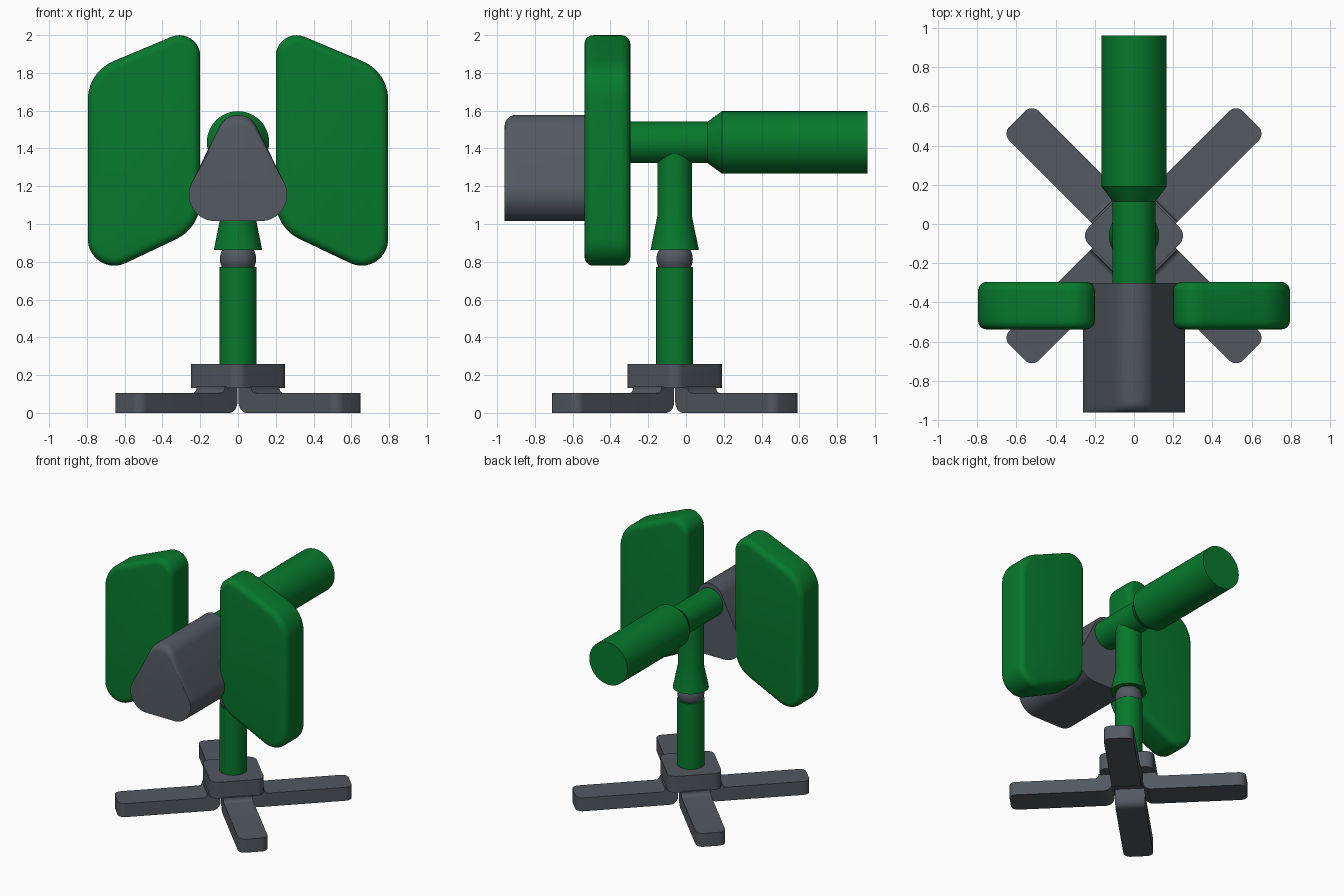
import bpy, bmesh, math
from mathutils import Vector, Matrix

if "Cube" in bpy.data.objects:
    bpy.data.objects.remove(bpy.data.objects["Cube"])

GREEN = bpy.data.materials.new("green_paint")
GREEN.diffuse_color = (0.002, 0.19, 0.026, 1)
GREEN.use_nodes = True
GREEN.node_tree.nodes["Principled BSDF"].inputs["Base Color"].default_value = GREEN.diffuse_color
SLATE = bpy.data.materials.new("slate_grey")
SLATE.diffuse_color = (0.085, 0.1, 0.118, 1)
SLATE.use_nodes = True
SLATE.node_tree.nodes["Principled BSDF"].inputs["Base Color"].default_value = SLATE.diffuse_color
CY = -0.06      # post axis
TZ = 1.432      # tube axis height


def finish(name, bm, mat, xform=None):
    me = bpy.data.meshes.new(name)
    if xform:
        bm.transform(xform)
    bmesh.ops.recalc_face_normals(bm, faces=bm.faces)
    bm.to_mesh(me)
    bm.free()
    ob = bpy.data.objects.new(name, me)
    bpy.context.collection.objects.link(ob)
    me.materials.append(mat)
    bpy.ops.object.select_all(action='DESELECT')
    ob.select_set(True)
    bpy.context.view_layer.objects.active = ob
    bpy.ops.object.shade_smooth_by_angle(angle=math.radians(32))
    return ob


def fillet(corners, seg=8):
    """Round each (x, y, radius) corner of a closed outline."""
    out, n = [], len(corners)
    for i, (x, y, r) in enumerate(corners):
        p = Vector((x, y))
        if r == 0:
            out.append(p)
            continue
        a = (Vector(corners[i - 1][:2]) - p).normalized()
        b = (Vector(corners[(i + 1) % n][:2]) - p).normalized()
        half = a.angle(b) / 2
        c = p + (a + b).normalized() * (r / math.sin(half))
        u = p + a * (r / math.tan(half)) - c
        v = p + b * (r / math.tan(half)) - c
        ang = u.angle_signed(v)
        for k in range(seg + 1):
            out.append(c + Matrix.Rotation(-ang * k / seg, 2) @ u)
    return out


def loft(outline, levels, place):
    """Stack an outline at several levels and cap both ends."""
    bm = bmesh.new()
    rings = [[bm.verts.new(place(p.x, p.y, t)) for p in outline] for t in levels]
    n = len(outline)
    for lo, hi in zip(rings, rings[1:]):
        for i in range(n):
            j = (i + 1) % n
            bm.faces.new((lo[i], lo[j], hi[j], hi[i]))
    caps = [bm.faces.new(rings[0]), bm.faces.new(rings[-1])]
    bmesh.ops.recalc_face_normals(bm, faces=bm.faces)
    return bm, caps


def revolve(name, profile, mat, xform, seg=48):
    bm = bmesh.new()
    rings = [[bm.verts.new((r * math.cos(2 * math.pi * i / seg),
                            r * math.sin(2 * math.pi * i / seg), h))
              for i in range(seg)] for r, h in profile]
    for lo, hi in zip(rings, rings[1:]):
        for i in range(seg):
            j = (i + 1) % seg
            bm.faces.new((lo[i], lo[j], hi[j], hi[i]))
    bm.faces.new(rings[0])
    bm.faces.new(rings[-1])
    return finish(name, bm, mat, xform)


post = Matrix.Translation((0, CY, 0))

# Four splayed legs with a raised inner end
L, W = 0.842, 0.106
leg_side = fillet([(L, 0, 0), (L, 0.105, 0), (0.205, 0.105, 0.028),
                   (0.205, 0.14, 0), (0.11, 0.14, 0), (0.11, 0, 0.06)])
for k in range(4):
    bm, _ = loft(leg_side, (-W, W), lambda s, z, t: (s, t, z))
    tips = [e for e in bm.edges if all(v.co.x > L - 1e-4 for v in e.verts)
            and abs(e.verts[0].co.z - e.verts[1].co.z) > 0.05]
    bmesh.ops.bevel(bm, geom=tips, offset=0.05, segments=6, profile=0.5, affect='EDGES')
    finish(f"base_leg_{k + 1}", bm, SLATE,
           post @ Matrix.Rotation(math.radians(45 + 90 * k), 4, 'Z'))

# Hub block, turned like a diamond
h = 0.194
bm, _ = loft(fillet([(-h, -h, 0.06), (h, -h, 0.06), (h, h, 0.06), (-h, h, 0.06)]),
             (0.133, 0.26), lambda x, y, t: (x, y, t))
finish("base_hub", bm, SLATE, post @ Matrix.Rotation(math.radians(45), 4, 'Z'))

# Post, ball joint and flared socket
revolve("lower_post", [(0.098, 0.25), (0.098, 0.772)], GREEN, post)
bm = bmesh.new()
bmesh.ops.create_uvsphere(bm, u_segments=40, v_segments=20, radius=0.096)
finish("ball_joint", bm, SLATE, Matrix.Translation((0, CY, 0.815)))
revolve("flared_socket", [(0.08, 0.90), (0.09, 0.862), (0.128, 0.862), (0.092, 1.04), (0.092, 1.42)],
        GREEN, post)

# Horizontal tube: narrow front, wide rear
revolve("main_tube", [(0.11, -0.32), (0.11, 0.115), (0.165, 0.19), (0.165, 0.96)], GREEN,
        Matrix.Translation((0, 0, TZ)) @ Matrix.Rotation(math.radians(-90), 4, 'X'))

# Rounded triangular housing, its front top edge eased over
R, FRONT = 0.06, -0.96
house = fillet([(-0.345, 1.015, 0.14), (0.345, 1.015, 0.14), (0, 1.717, 0.11)], 14)
levels = [FRONT + R * (1 - math.cos(math.pi / 2 * k / 6)) for k in range(7)] + [-0.3]


def eased(x, z, y):
    d = max(0.0, 1 - (y - FRONT) / R)
    drop = R * (1 - math.sqrt(1 - d * d))
    return (x, y, z - drop * max(0.0, (z - 1.4) / 0.185))


bm, _ = loft(house, levels, eased)
finish("front_housing", bm, SLATE)

# Pair of tall slanted side panels with soft edges
panel = [(0.2, 2.055, 0.11), (0.795, 1.805, 0.22), (0.795, 0.698, 0.14), (0.2, 0.98, 0.22)]
for side, sx in (("left", -1), ("right", 1)):
    bm, caps = loft(fillet(panel, 10), (-0.537, -0.295), lambda x, z, t: (sx * x, t, z))
    rim = [e for f in caps for e in f.edges]
    bmesh.ops.bevel(bm, geom=rim, offset=0.045, segments=5, profile=0.5, affect='EDGES')
    finish(f"{side}_panel", bm, GREEN)
